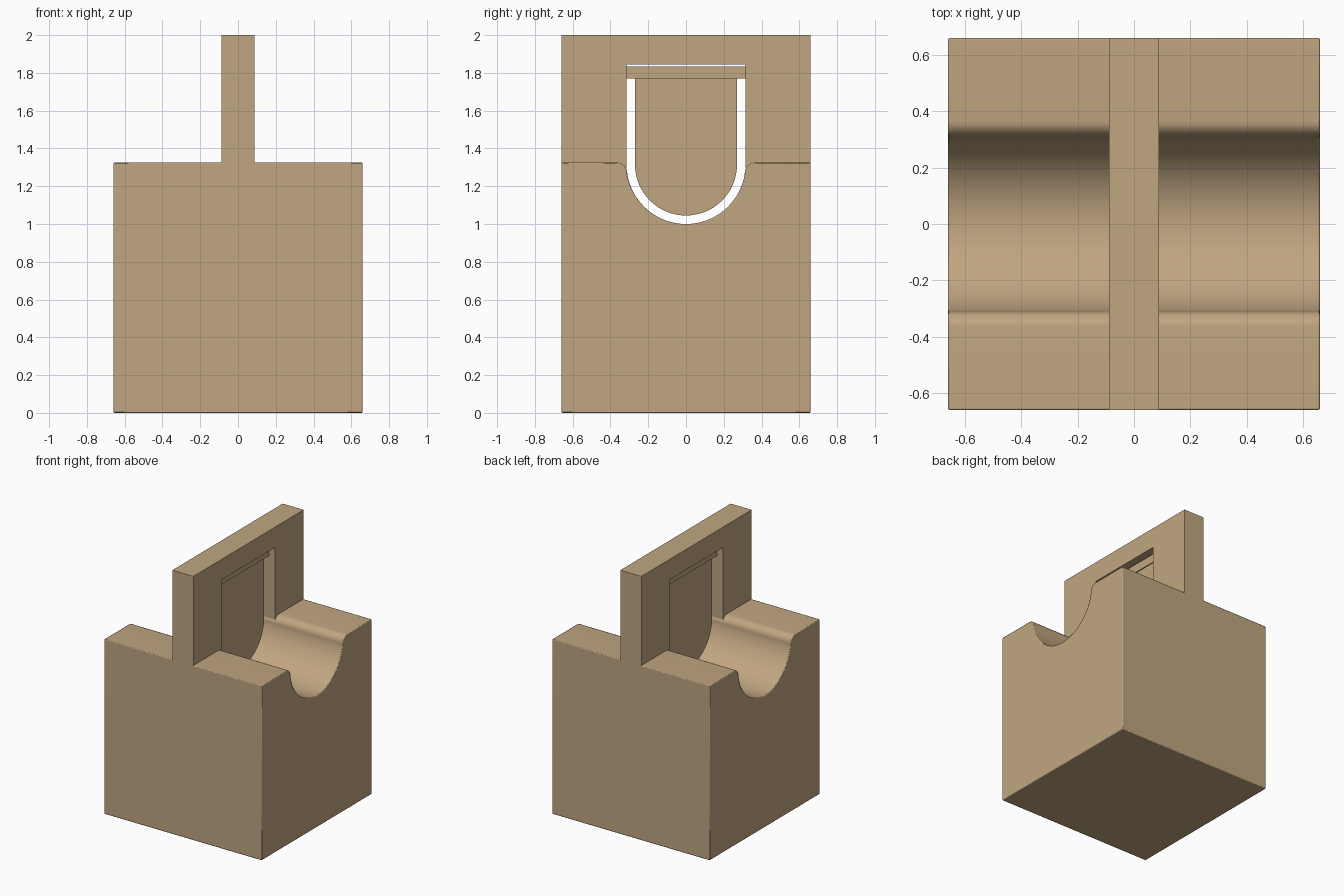
import bpy, bmesh
from math import cos, sin, pi

cube = bpy.data.objects.get("Cube")
if cube:
    bpy.data.objects.remove(cube, do_unlink=True)

tan = bpy.data.materials.new("tan")
tan.use_nodes = True
tan.diffuse_color = (0.53, 0.38, 0.22, 1)
tan.node_tree.nodes["Principled BSDF"].inputs["Base Color"].default_value = tan.diffuse_color


def arc(cy, cz, r, start, end, steps):
    angles = [start + (end - start) * i / steps for i in range(steps + 1)]
    return [(cy + r * cos(a), cz + r * sin(a)) for a in angles]


def prism(name, profile, half_width, bevel=0):
    """Extrude a side (y, z) profile symmetrically along x."""
    bm = bmesh.new()
    face = bm.faces.new([bm.verts.new((-half_width, y, z)) for y, z in profile])
    ext = bmesh.ops.extrude_face_region(bm, geom=[face])
    moved = [v for v in ext["geom"] if isinstance(v, bmesh.types.BMVert)]
    bmesh.ops.translate(bm, verts=moved, vec=(2 * half_width, 0, 0))
    bmesh.ops.recalc_face_normals(bm, faces=bm.faces)
    mesh = bpy.data.meshes.new(name)
    bm.to_mesh(mesh)
    bm.free()
    mesh.materials.append(tan)
    obj = bpy.data.objects.new(name, mesh)
    bpy.context.collection.objects.link(obj)
    if bevel:
        mod = obj.modifiers.new("soft_edges", "BEVEL")
        mod.width, mod.segments, mod.limit_method = bevel, 2, "ANGLE"
        mod.angle_limit = pi / 4
    bpy.ops.object.select_all(action="DESELECT")
    obj.select_set(True)
    bpy.context.view_layer.objects.active = obj
    bpy.ops.object.shade_smooth_by_angle(angle=pi / 6)
    return obj


half, top = 0.66, 1.325       # block half size and height
channel, gate = 0.315, 0.27   # channel and gate radii
pivot = 1.315                 # height of the channel centre
lip = 0.055                   # rounding of the channel rims

# Block with a round channel and softened rims
rim_y, rim_z = channel + lip - 0.004, top - lip
right_rim = arc(rim_y, rim_z, lip, pi / 2, pi, 8)
left_rim = arc(-rim_y, rim_z, lip, 0, pi / 2, 8)
trough = arc(0, pivot, channel, -0.16, -pi + 0.16, 32)
prism("channel_block", [(-half, 0), (half, 0), (half, top)] + right_rim
      + trough + left_rim + [(-half, top)], half, bevel=0.006)

# Upright frame with an opening over the channel
foot, lintel = 1.3, 1.845
prism("gate_frame", [(-half, foot), (-channel, foot), (-channel, lintel),
      (channel, lintel), (channel, foot), (half, foot), (half, 2), (-half, 2)], 0.088)

# Hinge bar and the round-bottomed gate hanging from it
bar_low, bar_high = 1.77, 1.835
prism("hinge_bar", [(-channel, bar_low), (channel, bar_low),
      (channel, bar_high), (-channel, bar_high)], 0.038)
prism("swing_gate", [(-gate, bar_low), (gate, bar_low)]
      + arc(0, pivot, gate, 0, -pi, 32), 0.03)
